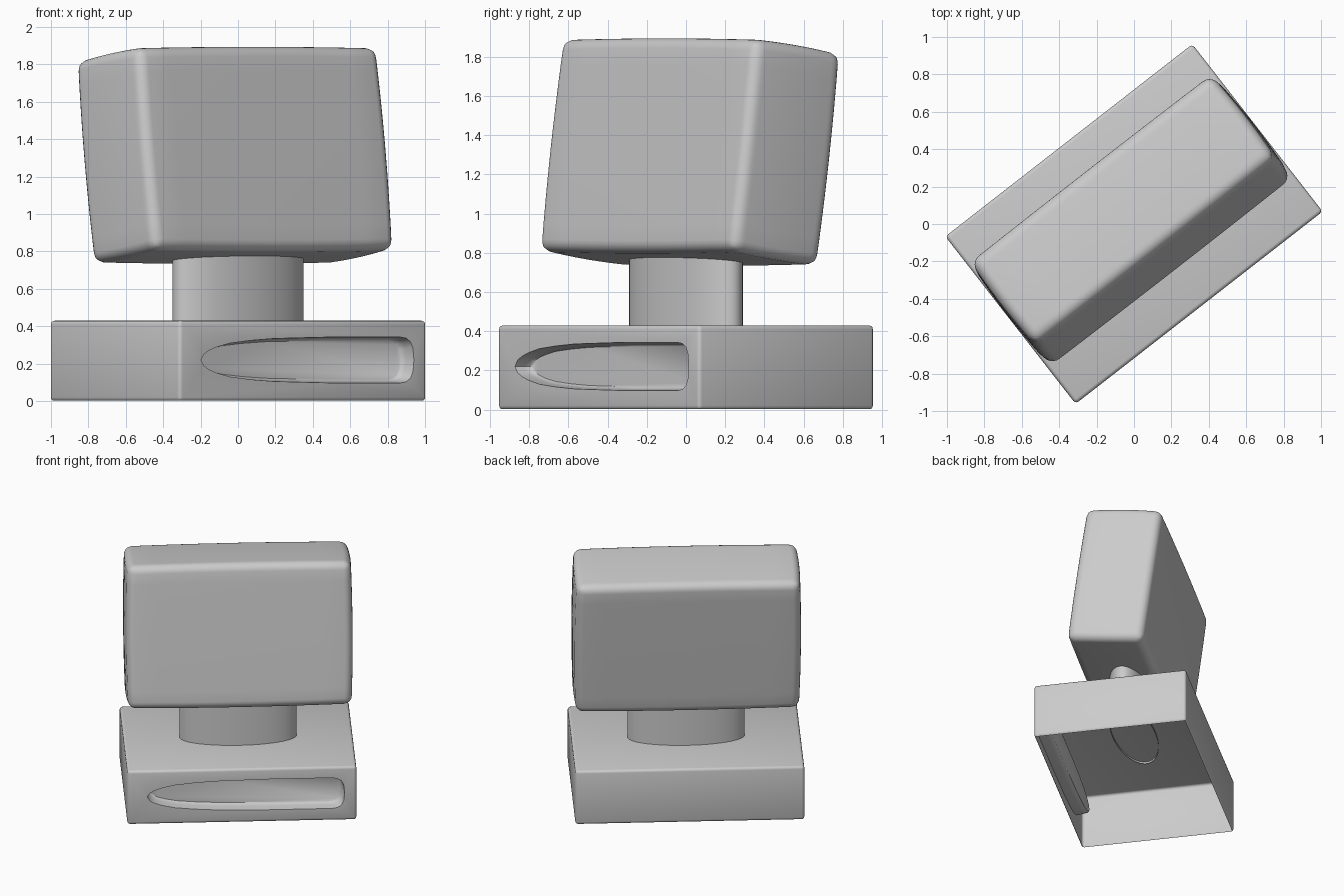
import bpy, bmesh, math
from mathutils import Matrix

if "Cube" in bpy.data.objects:
    bpy.data.objects.remove(bpy.data.objects["Cube"])

TURN = math.radians(37.9)   # whole model is turned about z
TILT = math.radians(-7.8)   # head leans backwards


def add_object(name, bm):
    bmesh.ops.recalc_face_normals(bm, faces=bm.faces)
    mesh = bpy.data.meshes.new(name)
    bm.to_mesh(mesh)
    bm.free()
    obj = bpy.data.objects.new(name, mesh)
    bpy.context.collection.objects.link(obj)
    obj.rotation_euler.z = TURN
    return obj


def smooth(obj, angle=35):
    bpy.ops.object.select_all(action='DESELECT')
    obj.select_set(True)
    bpy.context.view_layer.objects.active = obj
    bpy.ops.object.shade_smooth_by_angle(angle=math.radians(angle))


def box(half):
    bm = bmesh.new()
    bmesh.ops.create_cube(bm, size=2, matrix=Matrix.Diagonal((*half, 1)))
    return bm


def loft(rings, caps=True):
    """Skin joining a series of point rings, capped if wanted."""
    bm = bmesh.new()
    loops = [[bm.verts.new(p) for p in ring] for ring in rings]
    n = len(loops[0])
    for a, b in zip(loops, loops[1:]):
        for i in range(n):
            j = (i + 1) % n
            bm.faces.new((a[i], a[j], b[j], b[i]))
    if caps:
        bm.faces.new(loops[0])
        bm.faces.new(loops[-1])
    return bm


# Base: thin shell, open underneath, with softened edges
bm = box((0.837, 0.567, 0.215))
bmesh.ops.translate(bm, verts=bm.verts, vec=(0, 0, 0.215))
bmesh.ops.bevel(bm, geom=bm.edges[:], offset=0.02, segments=3,
                profile=0.5, affect='EDGES')
base = add_object("base", bm)

# Slot cutter: pointed at one end, squared at the other, rounded at the floor
half = [(-.70, 0), (-.68, .03), (-.645, .05), (-.59, .068), (-.5, .088),
        (-.36, .102), (-.2, .112), (.2, .12), (.66, .12), (.70, .114),
        (.73, .095), (.747, .06), (.753, 0)]
outline = half + [(u, -h) for u, h in half[-2:0:-1]]
levels = [(-0.60, 1.0, 1.05), (-0.51, 0.98, 0.98), (-0.485, 0.97, 0.94), (-0.475, 0.955, 0.87)]
slot = add_object("slot_cutter", loft(
    [[(u * su + 0.003, v, 0.22 + h * sh) for u, h in outline] for v, su, sh in levels]))
slot.hide_render = True
cut = base.modifiers.new("slot", 'BOOLEAN')
cut.operation = 'DIFFERENCE'
cut.solver = 'EXACT'
cut.object = slot
bpy.context.view_layer.update()
cut_mesh = bpy.data.meshes.new_from_object(
    base.evaluated_get(bpy.context.evaluated_depsgraph_get()))
base.modifiers.clear()
base.data = cut_mesh
bpy.data.objects.remove(slot)

# Open the underside of the base
bm = bmesh.new()
bm.from_mesh(base.data)
under = [f for f in bm.faces if f.calc_center_median().z < 0.003 and f.normal.z < -0.9]
bmesh.ops.delete(bm, geom=under, context='FACES')
bm.to_mesh(base.data)
bm.free()
smooth(base, 50)

# Neck: open oval tube
oval = [(0.427 * math.cos(t), 0.158 * math.sin(t))
        for t in (2 * math.pi * i / 64 for i in range(64))]
neck = add_object("neck", loft([[(x, y, z) for x, y in oval] for z in (0.415, 0.82)], caps=False))
smooth(neck)

# Head: slightly bulging block with rounded edges, leaning back
half_size = (0.812, 0.285, 0.543)
bulge = (0.022, 0.006, 0.016)
bm = box((1, 1, 1))
bmesh.ops.subdivide_edges(bm, edges=bm.edges[:], cuts=7, use_grid_fill=True)
for v in bm.verts:
    c = v.co.copy()
    for i in range(3):
        j, k = (i + 1) % 3, (i + 2) % 3
        puff = bulge[i] * (1 - 0.5 * c[j] ** 2 - 0.5 * c[k] ** 2)
        v.co[i] = c[i] * (half_size[i] + puff)
head = add_object("head", bm)
head.location = (-0.026 * math.sin(TURN), 0.026 * math.cos(TURN), 1.314)
head.rotation_euler.x = TILT
for poly in head.data.polygons:
    poly.use_smooth = True
bev = head.modifiers.new("rounded_edges", 'BEVEL')
bev.width = 0.055
bev.segments = 5
bev.limit_method = 'ANGLE'
bev.angle_limit = math.radians(40)
